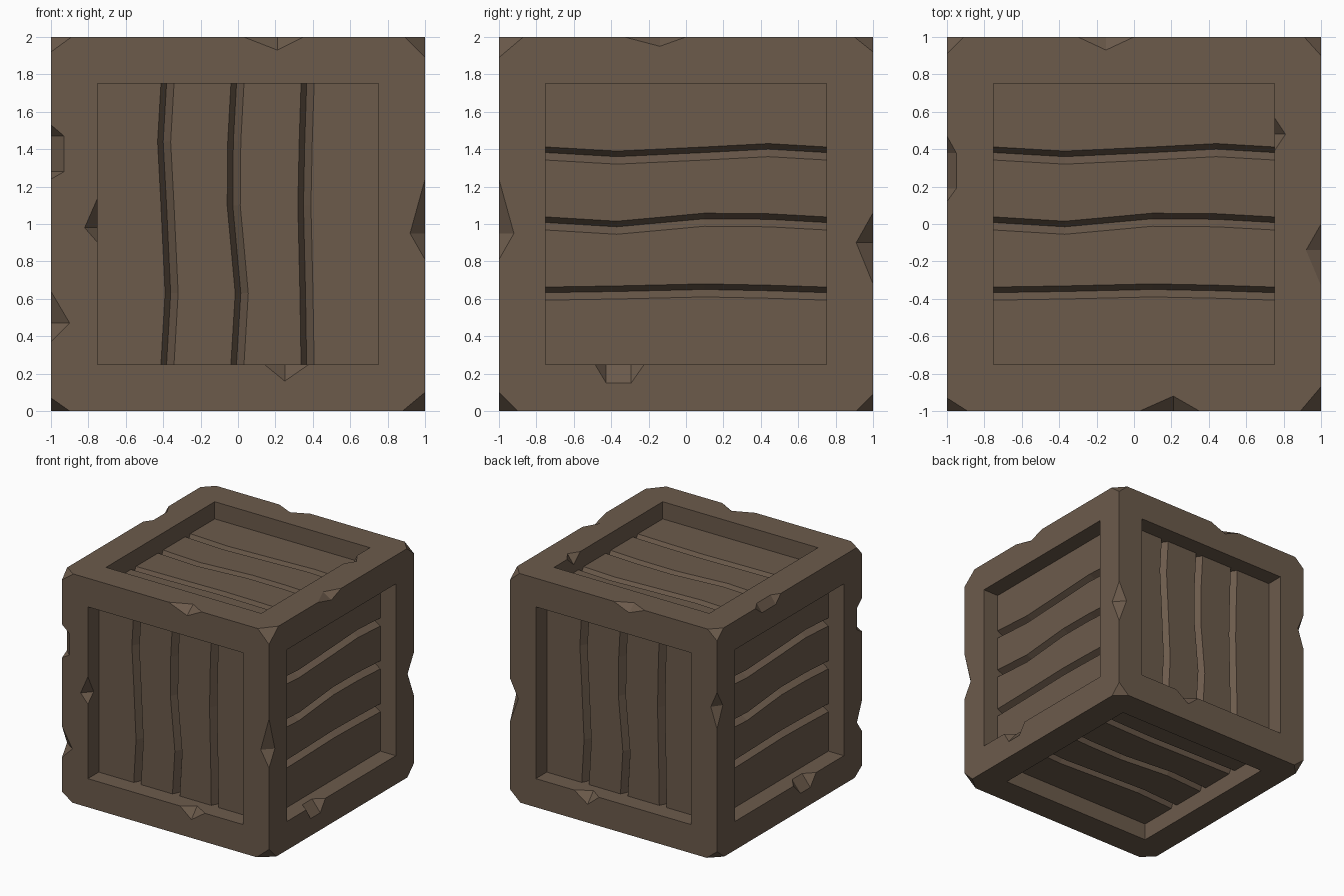
import bpy, bmesh
from mathutils import Vector, Matrix

if "Cube" in bpy.data.objects:
    bpy.data.objects.remove(bpy.data.objects["Cube"])

wood = bpy.data.materials.new("brown wood")
wood.diffuse_color = (0.150, 0.104, 0.071, 1)
wood.use_nodes = True
wood.node_tree.nodes["Principled BSDF"].inputs["Base Color"].default_value = wood.diffuse_color


def finish(bm, name):
    me = bpy.data.meshes.new(name)
    bm.to_mesh(me)
    bm.free()
    me.materials.append(wood)
    ob = bpy.data.objects.new(name, me)
    bpy.context.collection.objects.link(ob)
    ob.location.z = 1
    return ob


def box(name, size):
    bm = bmesh.new()
    bmesh.ops.create_cube(bm, size=1)
    bmesh.ops.scale(bm, vec=size, verts=bm.verts)
    return finish(bm, name)


def cut(target, cutter):
    mod = target.modifiers.new("cut", 'BOOLEAN')
    mod.operation, mod.solver, mod.object = 'DIFFERENCE', 'EXACT', cutter
    bpy.context.view_layer.objects.active = target
    bpy.ops.object.modifier_apply(modifier=mod.name)
    bpy.data.objects.remove(cutter)


def hull(bm, pts, pivot, grow):
    # convex cutter, enlarged about a pivot lying on its cutting faces
    tmp = bmesh.new()
    for p in pts:
        tmp.verts.new(pivot + (p - pivot) * grow)
    bmesh.ops.convex_hull(tmp, input=tmp.verts)
    bmesh.ops.recalc_face_normals(tmp, faces=tmp.faces)
    me = bpy.data.meshes.new("tmp")
    tmp.to_mesh(me)
    tmp.free()
    bm.from_mesh(me)
    bpy.data.meshes.remove(me)


def chip(bm, axis, lo, hi, edge, d1, d2, mids):
    # notch on an edge running along axis, from lo to hi, deepest at mids
    def pt(t, p, q):
        v = Vector((0, 0, 0))
        v[axis], v[(axis + 1) % 3], v[(axis + 2) % 3] = t, p, q
        return v
    p, q = edge
    deep = [pt(m, p + d1, q) for m in mids] + [pt(m, p, q + d2) for m in mids]
    pivot = sum(deep, Vector()) / len(deep)
    hull(bm, [pt(lo, p, q), pt(hi, p, q)] + deep, pivot, 1.3 if len(mids) == 1 else 1.12)


# frame of square beams
frame = box("crate_frame", (2, 2, 2))
for size in ((3, 1.5, 1.5), (1.5, 3, 1.5), (1.5, 1.5, 3)):
    cut(frame, box("opening_cutter", size))

# worn notches and clipped corners
X, Y, Z = 0, 1, 2
bm = bmesh.new()
for c in (
    (X, .03, .35, (-1, 1), .08, -.07, [.21]),
    (X, -.30, 0, (1, 1), -.07, -.06, [-.15]),
    (X, .14, .38, (-1, -.75), .08, -.09, [.25]),
    (X, .14, .38, (1, -.75), -.08, -.09, [.25]),
    (Y, -.33, 0, (1, 1), -.05, -.08, [-.14]),
    (Y, .13, .46, (1, -1), -.07, .05, [.20, .37]),
    (Y, -.48, -.23, (-.75, 1), -.10, -.08, [-.42, -.30]),
    (Y, -.36, -.06, (-.75, -1), -.10, .08, [-.28, -.16]),
    (Y, .39, .57, (1, .75), -.08, .06, [.48]),
    (Z, -.19, .24, (1, -1), -.08, .08, [-.05]),
    (Z, -.32, .06, (1, 1), -.08, -.09, [-.10]),
    (Z, .15, .47, (-1, 1), .06, -.08, [.33]),
    (Z, .25, .52, (-1, -1), .07, .07, [.29, .46]),
    (Z, -.63, -.36, (-1, -1), .10, .07, [-.53]),
    (Z, -.10, .14, (-.75, -1), -.07, .08, [-.02]),
):
    chip(bm, *c)
for corner, size in (
    ((1, -1, 1), (.11, .13, .11)), ((-1, -1, 1), (.11, .07, .08)),
    ((1, 1, 1), (.09, .10, .08)), ((-1, 1, 1), (.09, .09, .08)),
    ((1, -1, -1), (.12, .10, .10)), ((-1, -1, -1), (.10, .10, .07)),
    ((1, 1, -1), (.10, .09, .09)), ((-1, 1, -1), (.10, .10, .08)),
):
    o = Vector(corner)
    pts = [o.copy() for _ in range(3)]
    for i in range(3):
        pts[i][i] -= corner[i] * size[i]
    hull(bm, [o] + pts, sum(pts, Vector()) / 3, 1.4)
cut(frame, finish(bm, "chip_cutter"))

# recessed plank panels with wavy V grooves: u along, v across, n outward
US = (-.75, -.37, .10, .44, .75)
GROOVES = ((.412, .390, .412, .430, .412),
           (.038, .015, .058, .055, .038),
           (-.337, -.331, -.320, -.327, -.337))


def panel(name, u, v, n):
    bm = bmesh.new()
    rows = [[(.75, .85)] * 5]
    for g in GROOVES:
        for dv, depth in ((0, .85), (-.03, .79), (-.07, .85)):
            rows.append([(t + dv, depth) for t in g])
    rows.append([(-.75, .85)] * 5)
    u, v, n = Vector(u), Vector(v), Vector(n)
    grid = [[bm.verts.new(u * a + v * b + n * d) for a, (b, d) in zip(US, r)] for r in rows]
    for r0, r1 in zip(grid, grid[1:]):
        for i in range(4):
            f = bm.faces.new((r0[i], r1[i], r1[i + 1], r0[i + 1]))
            f.normal_update()
            if f.normal.dot(n) < 0:
                f.normal_flip()
    finish(bm, name)


panel("front_planks", (0, 0, 1), (-1, 0, 0), (0, -1, 0))
panel("back_planks", (0, 0, 1), (1, 0, 0), (0, 1, 0))
panel("right_planks", (0, 1, 0), (0, 0, 1), (1, 0, 0))
panel("left_planks", (0, -1, 0), (0, 0, 1), (-1, 0, 0))
panel("top_planks", (1, 0, 0), (0, 1, 0), (0, 0, 1))
panel("bottom_planks", (1, 0, 0), (0, -1, 0), (0, 0, -1))
